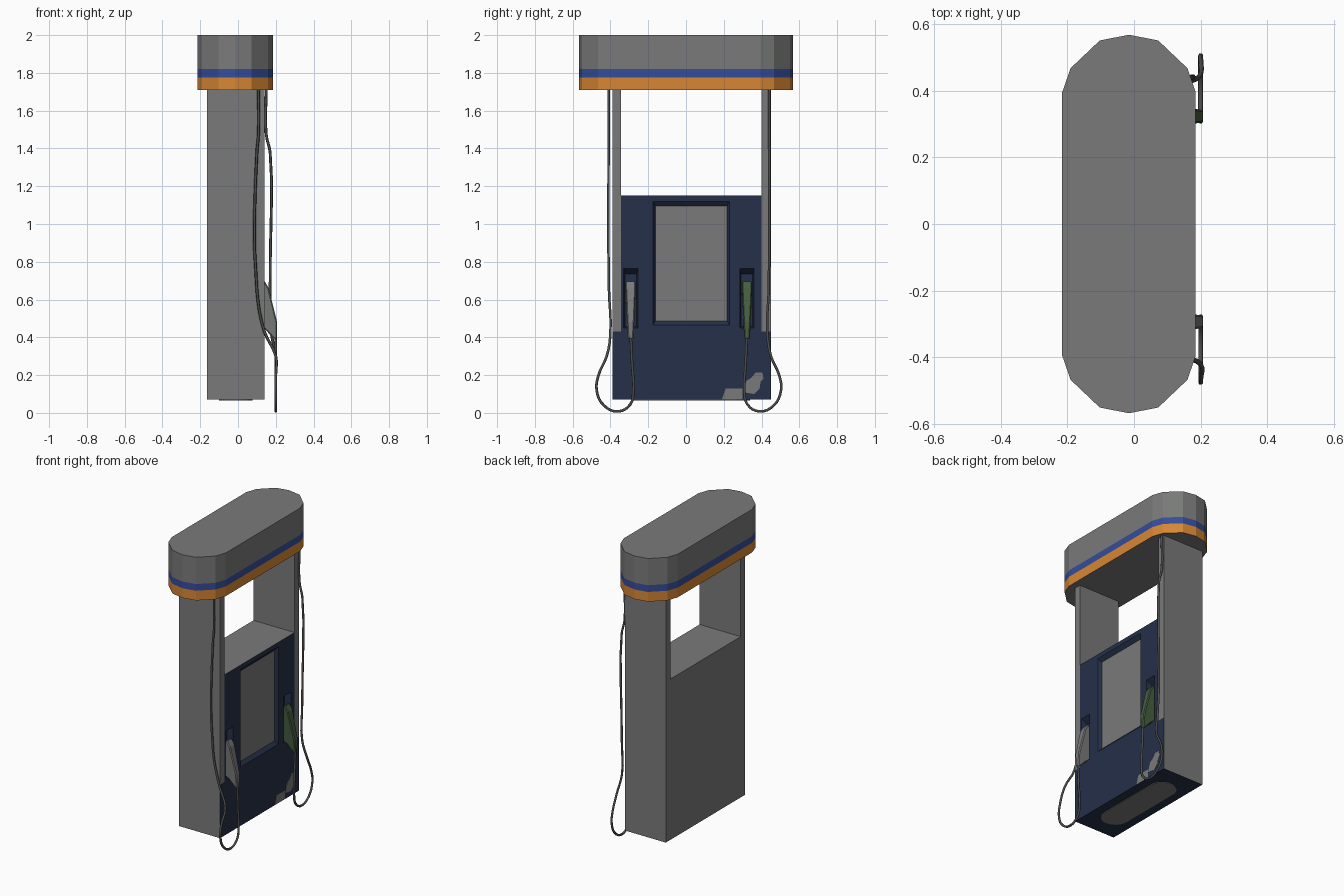
import bpy, bmesh, math

if "Cube" in bpy.data.objects:
    bpy.data.objects.remove(bpy.data.objects["Cube"])


def material(name, r, g, b):
    m = bpy.data.materials.new(name)
    m.diffuse_color = (r, g, b, 1)
    m.use_nodes = True
    m.node_tree.nodes["Principled BSDF"].inputs["Base Color"].default_value = m.diffuse_color
    return m


GREY = material("panel grey", 0.19, 0.195, 0.19)
NAVY = material("navy", 0.018, 0.029, 0.065)
BLUE = material("stripe blue", 0.035, 0.075, 0.33)
ORANGE = material("stripe orange", 0.68, 0.24, 0.035)
GREEN = material("nozzle green", 0.06, 0.11, 0.05)
HOSE = material("hose grey", 0.07, 0.073, 0.07)


def finish(bm, name, mats):
    me = bpy.data.meshes.new(name)
    bm.to_mesh(me)
    bm.free()
    for m in mats:
        me.materials.append(m)
    ob = bpy.data.objects.new(name, me)
    bpy.context.collection.objects.link(ob)
    return ob


def prism(name, pts, offset, mats):
    """Extrude a closed 3D outline along offset."""
    bm = bmesh.new()
    a = [bm.verts.new(p) for p in pts]
    b = [bm.verts.new([c + o for c, o in zip(p, offset)]) for p in pts]
    bm.faces.new(a)
    bm.faces.new(b[::-1])
    for i in range(len(a)):
        j = (i + 1) % len(a)
        bm.faces.new((a[i], b[i], b[j], a[j]))
    bmesh.ops.recalc_face_normals(bm, faces=bm.faces)
    return finish(bm, name, mats)


# --- Cabinet: body and two columns as one U shape, with sunk front openings
FRONT, BACK = 0.14, -0.165
ys = [-0.39, -0.345, -0.33, -0.255, -0.175, 0.23, 0.285, 0.36, 0.40, 0.45]
zs = [0.07, 0.43, 0.45, 0.465, 0.765, 1.12, 1.15, 1.71]
# outer rectangle (y0, y1, z0, z1), inner rectangle, depth x, inner material
holes = [((-0.175, 0.23, 0.465, 1.12), (-0.162, 0.217, 0.487, 1.095), 0.12, 0),
         ((-0.33, -0.255, 0.45, 0.765), (-0.323, -0.262, 0.457, 0.735), 0.10, 1),
         ((0.285, 0.36, 0.45, 0.765), (0.292, 0.353, 0.457, 0.735), 0.10, 1)]

bm = bmesh.new()
front = {(y, z): bm.verts.new((FRONT, y, z)) for y in ys for z in zs}
back = {(y, z): bm.verts.new((BACK, y, z)) for y in ys for z in zs}
to_front = {back[k]: front[k] for k in back}


def corners(y0, y1, z0, z1):
    return [(y0, z0), (y1, z0), (y1, z1), (y0, z1)]


for y0, y1 in zip(ys, ys[1:]):
    for z0, z1 in zip(zs, zs[1:]):
        y, z = (y0 + y1) / 2, (z0 + z1) / 2
        between = ys[1] < y < ys[-2]
        if between and z > 1.15:
            continue
        c = corners(y0, y1, z0, z1)
        bm.faces.new([back[k] for k in c[::-1]])
        if not any(h[0][0] < y < h[0][1] and h[0][2] < z < h[0][3] for h in holes):
            f = bm.faces.new([front[k] for k in c])
            f.material_index = 1 if between or z < 0.43 else 0
bm.edges.ensure_lookup_table()
for e in list(bm.edges):
    if len(e.link_loops) == 1 and all(v in to_front for v in e.verts):
        a = e.link_loops[0].vert
        b = e.other_vert(a)
        f = bm.faces.new((b, a, to_front[a], to_front[b]))
        f.material_index = 1 if max(a.co.z, b.co.z) < 0.08 else 0
for outer, inner, x, mat in holes:
    o = [front[k] for k in corners(*outer)]
    i = [bm.verts.new((x, y, z)) for y, z in corners(*inner)]
    for k in range(4):
        n = (k + 1) % 4
        bm.faces.new((o[k], o[n], i[n], i[k])).material_index = 1
    bm.faces.new(i).material_index = mat
bmesh.ops.delete(bm, geom=[v for v in bm.verts if not v.link_faces], context='VERTS')
finish(bm, "pump_cabinet", [GREY, NAVY])

# --- Canopy: rounded ends, stacked colour bands
quarter = [(0.2, 0.395), (0.175, 0.467), (0.0875, 0.55), (0.0, 0.567)]
half = quarter + [(-x, y) for x, y in quarter[-2::-1]]
outline = half + [(-x, -y) for x, y in half]
bm = bmesh.new()
levels = [1.71, 1.775, 1.82, 2.0]
rings = [[bm.verts.new((x - 0.015, y, z)) for x, y in outline] for z in levels]
for band, (lo, hi) in enumerate(zip(rings, rings[1:])):
    for k in range(len(lo)):
        n = (k + 1) % len(lo)
        bm.faces.new((lo[k], lo[n], hi[n], hi[k])).material_index = (2, 1, 0)[band]
bm.faces.new(rings[0][::-1])
bm.faces.new(rings[-1])
finish(bm, "canopy", [GREY, BLUE, ORANGE])

# --- Oval plate under the cabinet
oval = []
for k in range(20):
    a = 2 * math.pi * (k + 0.5) / 20
    oval.append((-0.012 + 0.09 * math.cos(a),
                 0.03 + math.copysign(0.22, math.sin(a)) + 0.09 * math.sin(a), 0.066))
prism("base_plate", oval, (0, 0, 0.005), [GREY])

# --- Worn paint patches low on the front
patches = [[(0.19, 0.071), (0.30, 0.071), (0.30, 0.13), (0.21, 0.13)],
           [(0.30, 0.11), (0.36, 0.10), (0.39, 0.13), (0.395, 0.165), (0.41, 0.18),
            (0.405, 0.215), (0.37, 0.215), (0.345, 0.185), (0.32, 0.17)]]
for p in patches:
    prism("worn_patch", [(FRONT - 0.001, y, z) for y, z in p], (0.002, 0, 0), [GREY])

# --- Nozzles and hoses, mirrored about the cabinet middle (y = 0.015)
profile = [(0.102, 0.66), (0.14, 0.70), (0.163, 0.66), (0.207, 0.48),
           (0.207, 0.39), (0.193, 0.39), (0.145, 0.44), (0.102, 0.46)]
loop = [(-0.42, 0.30), (-0.463, 0.20), (-0.473, 0.12), (-0.435, 0.04), (-0.36, 0.008),
        (-0.295, 0.045), (-0.279, 0.12), (-0.285, 0.25), (-0.293, 0.41)]
for side, mat, x_top, x_mid in (("left", GREY, 0.108, 0.1), ("right", GREEN, 0.15, 0.17)):
    def flip(y):
        return y if side == "left" else 0.03 - y

    noz = prism(side + "_nozzle", [(x, flip(-0.293) - 0.027, z) for x, z in profile],
                (0, 0.054, 0), [mat])
    for v in noz.data.vertices:     # narrow towards the hose end
        w = 0.55 + 0.45 * min(1, max(0, (v.co.z - 0.39) / 0.25))
        v.co.y = flip(-0.293) + (v.co.y - flip(-0.293)) * w
    bev = noz.modifiers.new("bevel", 'BEVEL')
    bev.width = 0.006
    bev.segments = 1

    path = [(x_top, -0.41, 1.715), (x_top, -0.41, 1.47), (x_mid, -0.41, 1.38),
            (x_mid, -0.408, 0.65), (0.5 * x_mid + 0.09, -0.40, 0.43)]
    path += [(0.2, y, z) for y, z in loop]
    cu = bpy.data.curves.new(side + "_hose", 'CURVE')
    cu.dimensions = '3D'
    cu.resolution_u = 4
    cu.bevel_depth = 0.0075
    cu.bevel_resolution = 1
    cu.use_fill_caps = True
    sp = cu.splines.new('BEZIER')
    sp.bezier_points.add(len(path) - 1)
    for bp, (x, y, z) in zip(sp.bezier_points, path):
        bp.co = (x, flip(y), z)
        bp.handle_left_type = bp.handle_right_type = 'AUTO'
    cu.materials.append(HOSE)
    bpy.context.collection.objects.link(bpy.data.objects.new(side + "_hose", cu))
